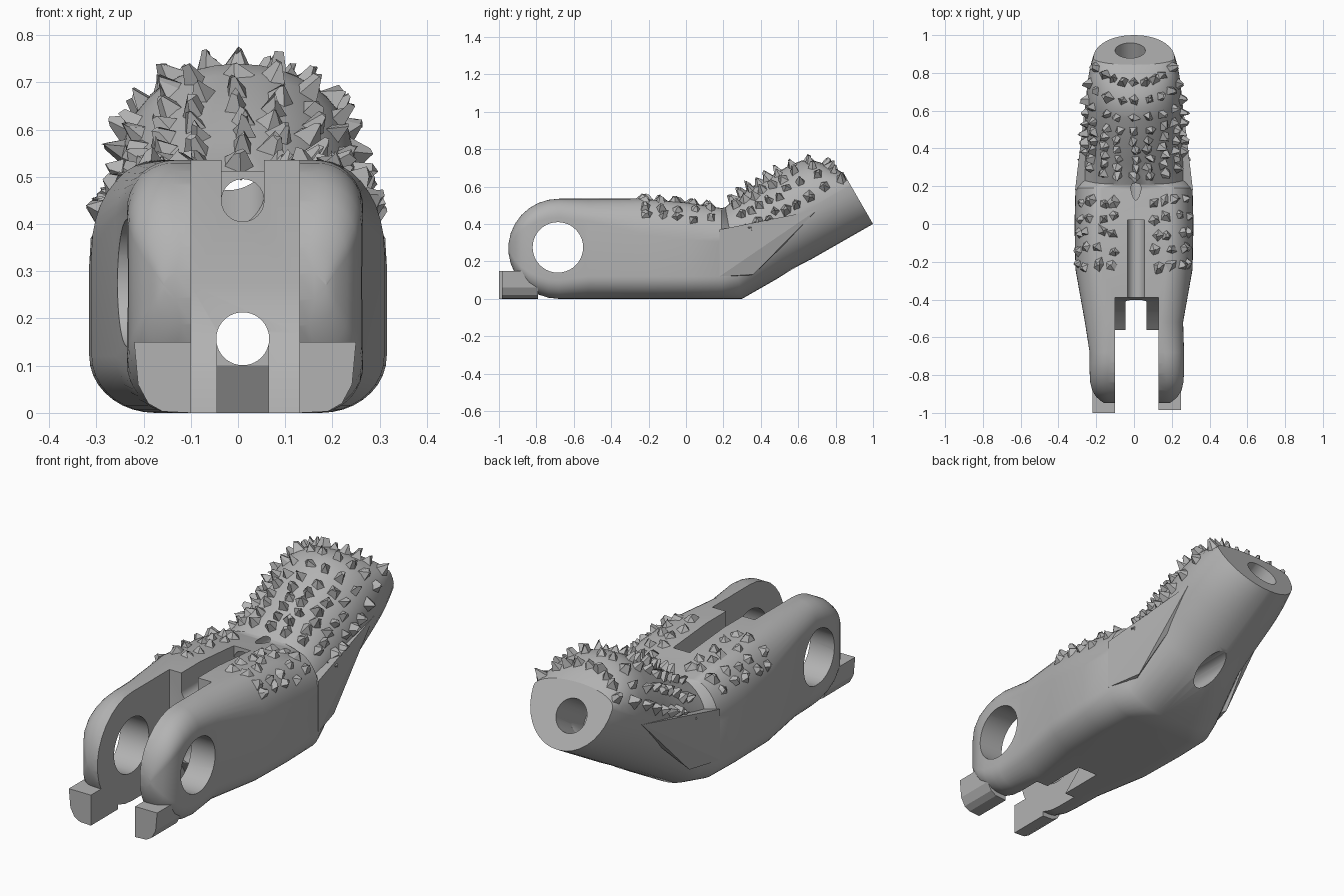
import bpy, bmesh, math, random
from mathutils import Vector, Matrix
from mathutils.bvhtree import BVHTree

random.seed(4)
if "Cube" in bpy.data.objects:
    bpy.data.objects.remove(bpy.data.objects["Cube"])

colour = (0.45, 0.45, 0.45, 1)
grey = bpy.data.materials.new("plain grey")
grey.use_nodes = True
grey.diffuse_color = colour
grey.node_tree.nodes["Principled BSDF"].inputs["Base Color"].default_value = colour


def finish(name, bm):
    bmesh.ops.recalc_face_normals(bm, faces=bm.faces)
    mesh = bpy.data.meshes.new(name)
    bm.to_mesh(mesh)
    bm.free()
    mesh.materials.append(grey)
    ob = bpy.data.objects.new(name, mesh)
    bpy.context.collection.objects.link(ob)
    return ob


def hull(name, points):
    bm = bmesh.new()
    verts = [bm.verts.new(p) for p in points]
    bmesh.ops.convex_hull(bm, input=verts)
    return finish(name, bm)


def prism_x(name, x0, x1, outline):
    """Extrude a (y, z) outline from x0 to x1."""
    bm = bmesh.new()
    face = bm.faces.new([bm.verts.new((x0, y, z)) for y, z in outline])
    new = bmesh.ops.extrude_face_region(bm, geom=[face])["geom"]
    bmesh.ops.translate(bm, vec=(x1 - x0, 0, 0),
                        verts=[v for v in new if isinstance(v, bmesh.types.BMVert)])
    return finish(name, bm)


def rod(name, a, b, radius):
    a, b = Vector(a), Vector(b)
    turn = (b - a).to_track_quat("Z", "Y").to_matrix().to_4x4()
    bm = bmesh.new()
    bmesh.ops.create_cone(bm, cap_ends=True, segments=40, radius1=radius, radius2=radius,
                          depth=(b - a).length, matrix=Matrix.Translation((a + b) / 2) @ turn)
    return finish(name, bm)


def section(bottom, top, centre_x, half_width, round_x, low, high):
    """Rounded section between a bottom and a top point; rounding is elliptical."""
    height = (top - bottom).length
    ring = []
    for quarter, (sx, upper) in enumerate([(1, True), (-1, True), (-1, False), (1, False)]):
        round_z = high if upper else low
        for i in range(10):
            a = math.radians(90 * quarter + 10 * i)
            x = centre_x + sx * (half_width - round_x) + round_x * math.cos(a)
            h = (height - round_z if upper else round_z) + round_z * math.sin(a)
            point = bottom.lerp(top, h / height)
            point.x = x
            ring.append(point)
    return ring


axis = Vector((0, .866, .5))
up = Vector((0, -.5, .866))
across = Vector((1, 0, 0))

# Main body sections: round hinge end, wide middle, tilted round tip
sections = []
for degrees in range(6, 91, 12):
    c, s = math.cos(math.radians(degrees)), math.sin(math.radians(degrees))
    y = -.68 - .27 * c
    r = min(.1 * math.sqrt(s), .25 * s)
    sections.append(section(Vector((0, y, .27 - .27 * s)), Vector((0, y, .27 + .265 * s)),
                            .015, .25 - .08 * c ** 6, r, r, r))
for y, top_z, half_width, high in ((-.52, .535, .26, .12), (-.24, .535, .31, .19),
                                   (0, .515, .315, .2), (.19, .485, .31, .18)):
    sections.append(section(Vector((0, y, 0)), Vector((0, y, top_z)),
                            0, half_width, .14, .12, high))
sections.append(section(Vector((0, .3, 0)), Vector((0, .21, .49)), 0, .28, .2, .14, .2))
heel, toe = Vector((0, .3, 0)), Vector((0, 1, .4))
for t in (.38, .55, .72, .8, .87, .93, .97, 1):
    end_taper = max(0, (t - .72) / .28)
    height = .494 - .18 * end_taper ** 2.3
    half_width = .27 - .025 * t - .03 * end_taper ** 2
    bottom = heel.lerp(toe, t)
    sections.append(section(bottom, bottom + up * height, 0, half_width, half_width - .005,
                            .24, min(.24, height - .245)))

bm = bmesh.new()
rings = [[bm.verts.new(p) for p in ring] for ring in sections]
for r, q in zip(rings, rings[1:]):
    for i in range(len(r)):
        j = (i + 1) % len(r)
        bm.faces.new((r[i], r[j], q[j], q[i]))
bm.faces.new(rings[0])
bm.faces.new(rings[-1])
bmesh.ops.remove_doubles(bm, verts=bm.verts, dist=0.0005)
bmesh.ops.triangulate(bm, faces=bm.faces)
surface = BVHTree.FromBMesh(bm)
body = finish("finger_body", bm)

# Cutters: fork gap, low slot, hinge pin hole, cord groove and cord tunnels
cutters = [
    prism_x("fork_gap", -.1, .13, [(-1.1, -.1), (-.56, -.1), (-.56, 0), (-.47, .08),
                                   (-.41, .17), (-.39, .27), (-.39, .7), (-1.1, .7)]),
    prism_x("low_slot", -.045, .065, [(-1.1, -.1), (-.27, -.1), (-.39, .1),
                                      (-.39, .16), (-1.1, .16)]),
    rod("pin_hole", (-.5, -.685, .275), (.5, -.685, .275), .135),
    prism_x("cord_groove", -.035, .055, [(-.5, .45), (.02, .45), (.02, .7), (-.5, .7)]),
    rod("upper_tunnel", (.01, -.5, .45), (.01, .82, .45), .045),
    rod("lower_tunnel", (.01, -.5, .157), (.01, .8, .157), .056),
    rod("tip_bore", (-.02, .7, .415), (-.02, 1, .588), .08),
]
bpy.context.view_layer.objects.active = body
for cutter in cutters:
    mod = body.modifiers.new(cutter.name, "BOOLEAN")
    mod.operation, mod.solver, mod.object = "DIFFERENCE", "EXACT", cutter
    bpy.ops.object.modifier_apply(modifier=mod.name)
for cutter in cutters:
    bpy.data.objects.remove(cutter)
bpy.ops.object.select_all(action="DESELECT")
body.select_set(True)
bpy.ops.object.shade_smooth_by_angle(angle=math.radians(30))

# Stop blocks at the foot of each fork arm
stop_outline = [(0, 0), (.5, .003), (.75, .02), (.93, .06), (1, .15), (0, .15)]
for name, inner, outer, front in (("right_stop", -.1, -.22, -1), ("left_stop", .13, .25, -.985)):
    hull(name, [(inner + (outer - inner) * u, y, z) for u, z in stop_outline
                for y in (front, -.79)])

# Raised flanks that run from the middle to the tip, ending in a step by the pad
flank_points = [(.312, .18, .12), (.312, .18, .37), (.302, .22, .345), (.2, .18, .36),
                (.2, .2, .1), (.25, .7, .475), (.2, .7, .46), (.27, .36, .13)]
for sign, name in ((-1, "right_flank"), (1, "left_flank")):
    hull(name, [(sign * x, y, z) for x, y, z in flank_points])

# Grip studs in rows over the tip pad and the middle
studs = bmesh.new()


def stud(origin, direction, height):
    spot, normal = surface.ray_cast(origin, direction.normalized())[:2]
    if normal.dot(direction) < 0:
        normal = -normal
    turn = normal.to_track_quat("Z", "Y").to_matrix().to_4x4()
    spin = Matrix.Rotation(random.uniform(0, 6), 4, "Z")
    made = bmesh.ops.create_cone(
        studs, cap_ends=True, segments=random.choice((4, 5)), radius1=random.uniform(.028, .038),
        radius2=random.uniform(.002, .012), depth=height,
        matrix=Matrix.Translation(spot + normal * height * .3) @ turn @ spin)
    for v in made["verts"]:
        v.co += Vector([random.uniform(-.007, .007) for _ in range(3)])


start, end = Vector((0, .37, .325)), Vector((0, .75, .54))
for row in range(9):
    lean = axis * .035 * max(0, row - 4) ** 2
    for col in range(9):
        a = math.radians((col - 4) * 19 + random.uniform(-3, 3))
        stud(start.lerp(end, row / 8), up * math.cos(a) + across * math.sin(a) + lean,
             random.uniform(.035, .055))
for row in range(5):
    for angle in (27, 40, 53, 64):
        for sign in (-1, 1):
            a = math.radians(sign * angle + random.uniform(-3, 3))
            stud(Vector((0, -.22 + .085 * row + random.uniform(-.015, .015), .3)),
                 Vector((math.sin(a), 0, math.cos(a))), random.uniform(.025, .035))
finish("grip_studs", studs)
